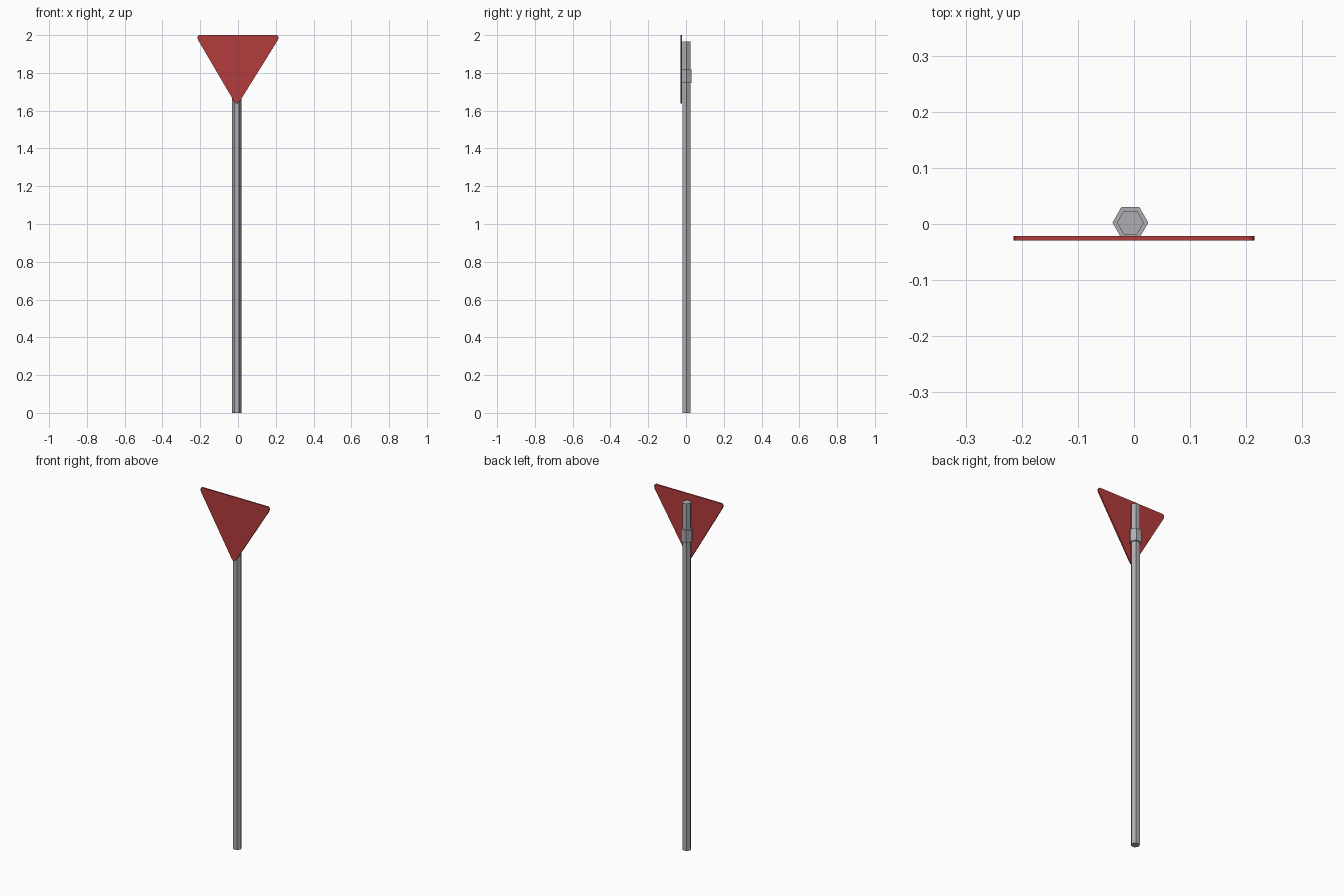
import bpy, bmesh, math
from mathutils import Matrix

if "Cube" in bpy.data.objects:
    bpy.data.objects.remove(bpy.data.objects["Cube"])


def material(name, rgb):
    m = bpy.data.materials.new(name)
    m.diffuse_color = (*rgb, 1)
    m.use_nodes = True
    m.node_tree.nodes["Principled BSDF"].inputs["Base Color"].default_value = m.diffuse_color
    return m


red = material("sign red", (0.45, 0.045, 0.045))
grey = material("metal grey", (0.42, 0.42, 0.45))


def finish(bm, name, mat):
    bmesh.ops.recalc_face_normals(bm, faces=bm.faces)
    me = bpy.data.meshes.new(name)
    bm.to_mesh(me)
    bm.free()
    me.materials.append(mat)
    ob = bpy.data.objects.new(name, me)
    bpy.context.collection.objects.link(ob)
    return ob


def hex_tube(name, radius, z0, z1):
    """Six-sided prism with points along x."""
    bm = bmesh.new()
    ring = [bm.verts.new((-0.0065 + radius * math.cos(i * math.pi / 3),
                          0.0025 + radius * math.sin(i * math.pi / 3), z0)) for i in range(6)]
    base = bm.faces.new(ring)
    top = bmesh.ops.extrude_face_region(bm, geom=[base], use_keep_orig=True)
    bmesh.ops.translate(bm, vec=(0, 0, z1 - z0),
                        verts=[v for v in top["geom"] if isinstance(v, bmesh.types.BMVert)])
    return finish(bm, name, grey)


# pole and clamp collar
hex_tube("pole", 0.024, 0.0, 1.965)
hex_tube("clamp_collar", 0.032, 1.747, 1.817)

# triangular plate, point down, with blunted corners
outline = [(-0.205, 2.0), (-0.212, 1.996), (-0.2145, 1.988), (-0.212, 1.975),
           (-0.019, 1.646), (-0.013, 1.639), (-0.006, 1.637), (0.001, 1.639), (0.007, 1.646),
           (0.212, 1.975), (0.2145, 1.988), (0.212, 1.996), (0.205, 2.0)]
bm = bmesh.new()
face = bm.faces.new([bm.verts.new((x, -0.029, z)) for x, z in outline])
back = bmesh.ops.extrude_face_region(bm, geom=[face], use_keep_orig=True)
bmesh.ops.translate(bm, vec=(0, 0.008, 0),
                    verts=[v for v in back["geom"] if isinstance(v, bmesh.types.BMVert)])
finish(bm, "sign_plate", red)
